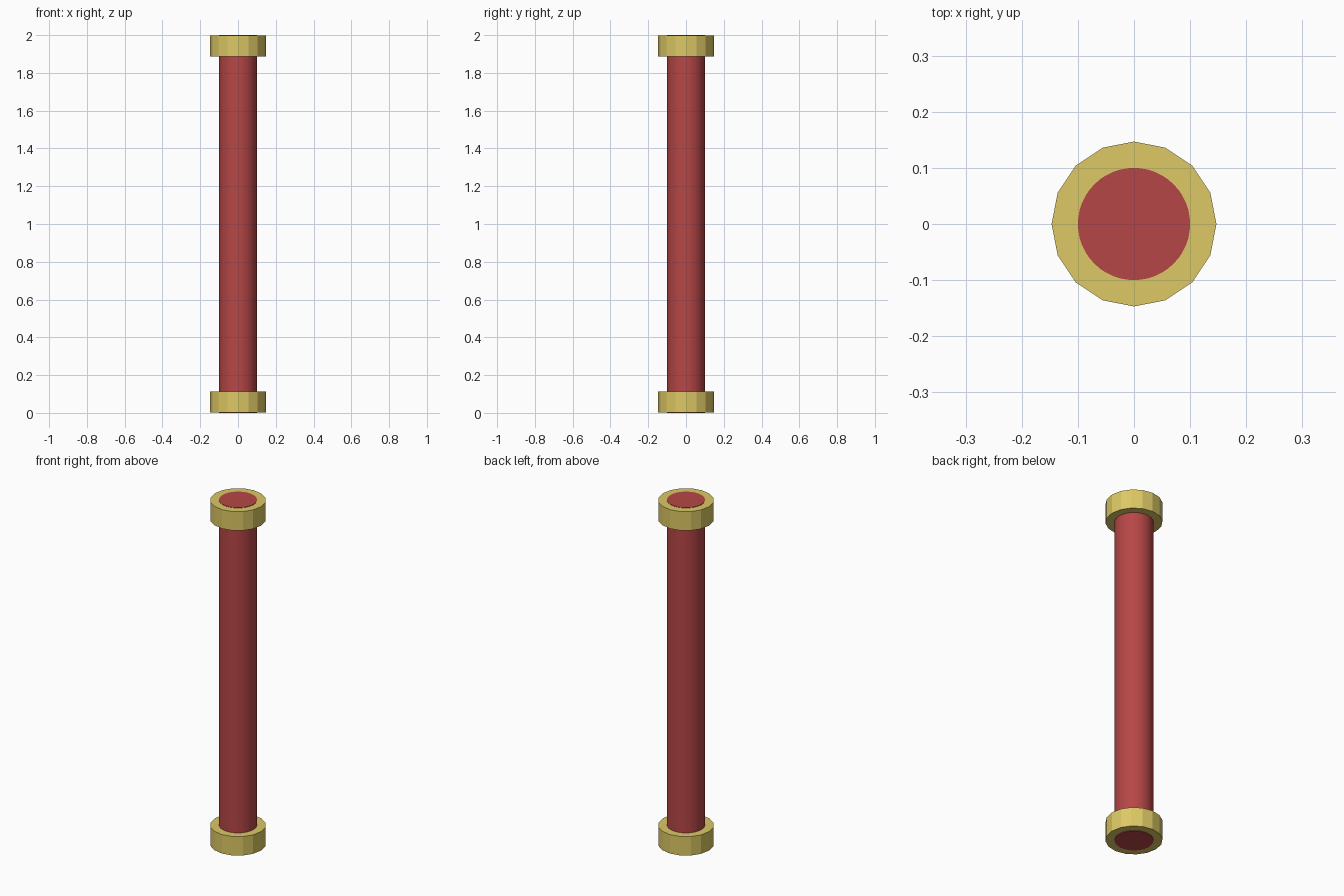
import bpy

if "Cube" in bpy.data.objects:
    bpy.data.objects.remove(bpy.data.objects["Cube"])


def material(name, rgb):
    m = bpy.data.materials.new(name)
    m.diffuse_color = (*rgb, 1.0)
    m.use_nodes = True
    m.node_tree.nodes["Principled BSDF"].inputs["Base Color"].default_value = m.diffuse_color
    return m


def cylinder(name, sides, radius, z0, z1, mat):
    bpy.ops.mesh.primitive_cylinder_add(
        vertices=sides, radius=radius, depth=z1 - z0,
        location=(0, 0, (z0 + z1) / 2))
    ob = bpy.context.object
    ob.name = name
    ob.data.materials.append(mat)
    return ob


red = material("red", (0.47, 0.062, 0.062))
gold = material("gold", (0.72, 0.58, 0.13))

# Long round shaft, its ends just proud of the collars
shaft = cylinder("shaft", 48, 0.1, 0.0, 2.0, red)
bpy.ops.object.shade_smooth_by_angle()

# Faceted collars at both ends
cylinder("bottom_collar", 16, 0.147, 0.003, 0.113, gold)
cylinder("top_collar", 16, 0.147, 1.888, 1.998, gold)
